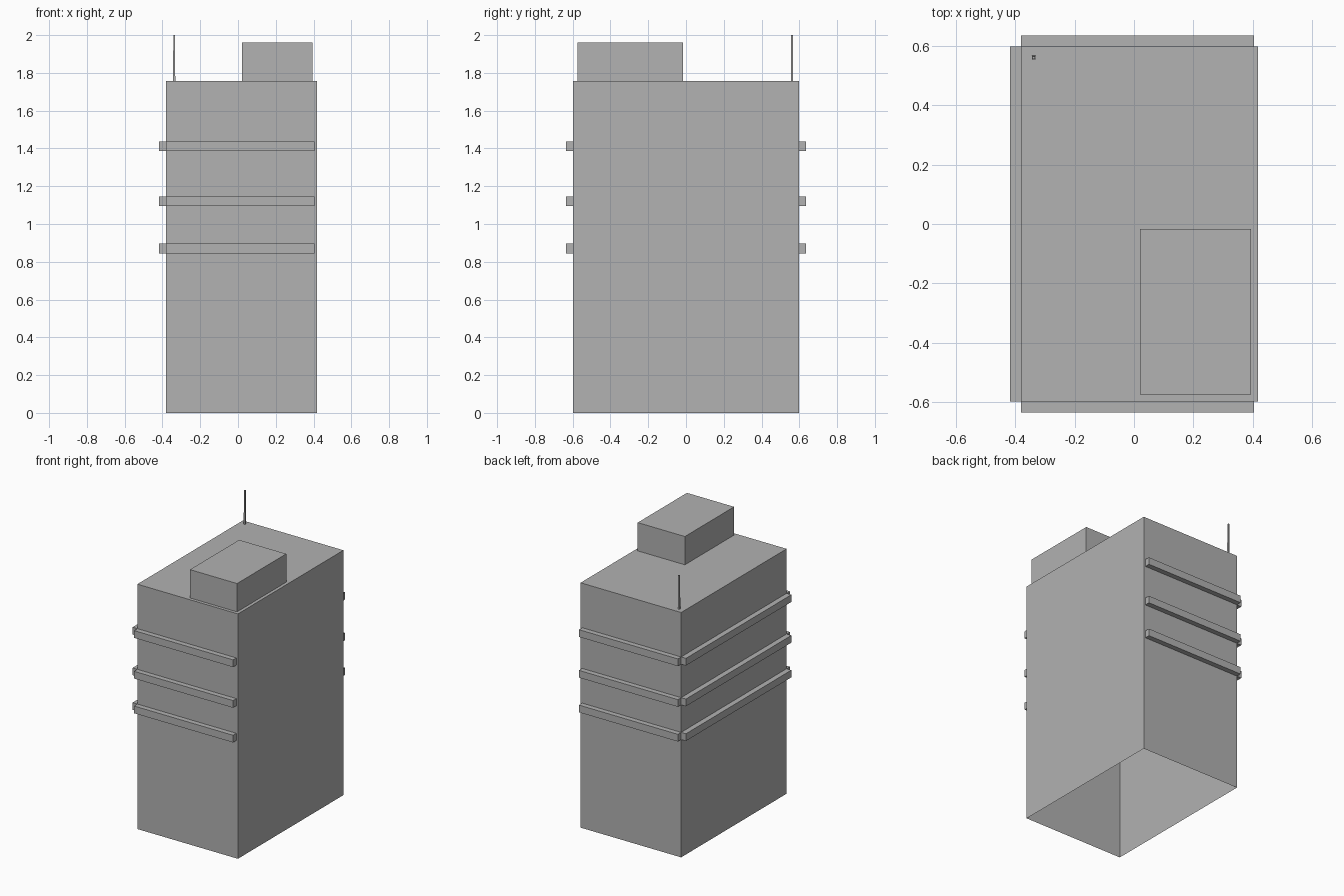
import bpy, bmesh
from mathutils import Vector

if "Cube" in bpy.data.objects:
    bpy.data.objects.remove(bpy.data.objects["Cube"], do_unlink=True)

GREY = (0.445, 0.445, 0.445, 1)
grey = bpy.data.materials.new("concrete_grey")
grey.use_nodes = True
grey.diffuse_color = GREY
grey.node_tree.nodes["Principled BSDF"].inputs["Base Color"].default_value = GREY


def block(name, low, high, open_side=None, taper=1.0):
    """Box between two corners; open_side is the normal of a face to leave out."""
    low, high = Vector(low), Vector(high)
    middle, size = (low + high) / 2, high - low
    bm = bmesh.new()
    bmesh.ops.create_cube(bm, size=1)
    bm.normal_update()
    if open_side:
        gone = [f for f in bm.faces if f.normal.dot(Vector(open_side)) > 0.9]
        bmesh.ops.delete(bm, geom=gone, context='FACES')
    for v in bm.verts:
        if v.co.z > 0:
            v.co.x *= taper
            v.co.y *= taper
        v.co = middle + v.co * size
    mesh = bpy.data.meshes.new(name)
    bm.to_mesh(mesh)
    bm.free()
    mesh.materials.append(grey)
    obj = bpy.data.objects.new(name, mesh)
    bpy.context.collection.objects.link(obj)
    return obj


LEFT, RIGHT, DEPTH, ROOF = -0.38, 0.418, 0.598, 1.757
DOWN = (0, 0, -1)

# Main tower, hollow and open underneath
block("tower", (LEFT, -DEPTH, 0), (RIGHT, DEPTH, ROOF), DOWN)

# Rooftop plant room and mast
block("roof_room", (0.021, -0.575, ROOF), (0.395, -0.017, 1.96), DOWN)
block("roof_mast", (-0.344, 0.555, ROOF), (-0.332, 0.567, 2.0), DOWN, taper=0.7)

# Ledges on the front, back and right walls
for i, z in enumerate((0.845, 1.094, 1.386)):
    top = z + 0.052
    block(f"front_ledge_{i + 1}", (LEFT, -0.635, z), (0.405, -DEPTH, top))
    block(f"back_ledge_{i + 1}", (LEFT, DEPTH, z), (0.405, 0.635, top))
    block(f"right_ledge_{i + 1}", (-0.418, -DEPTH, z), (LEFT, DEPTH, top))
